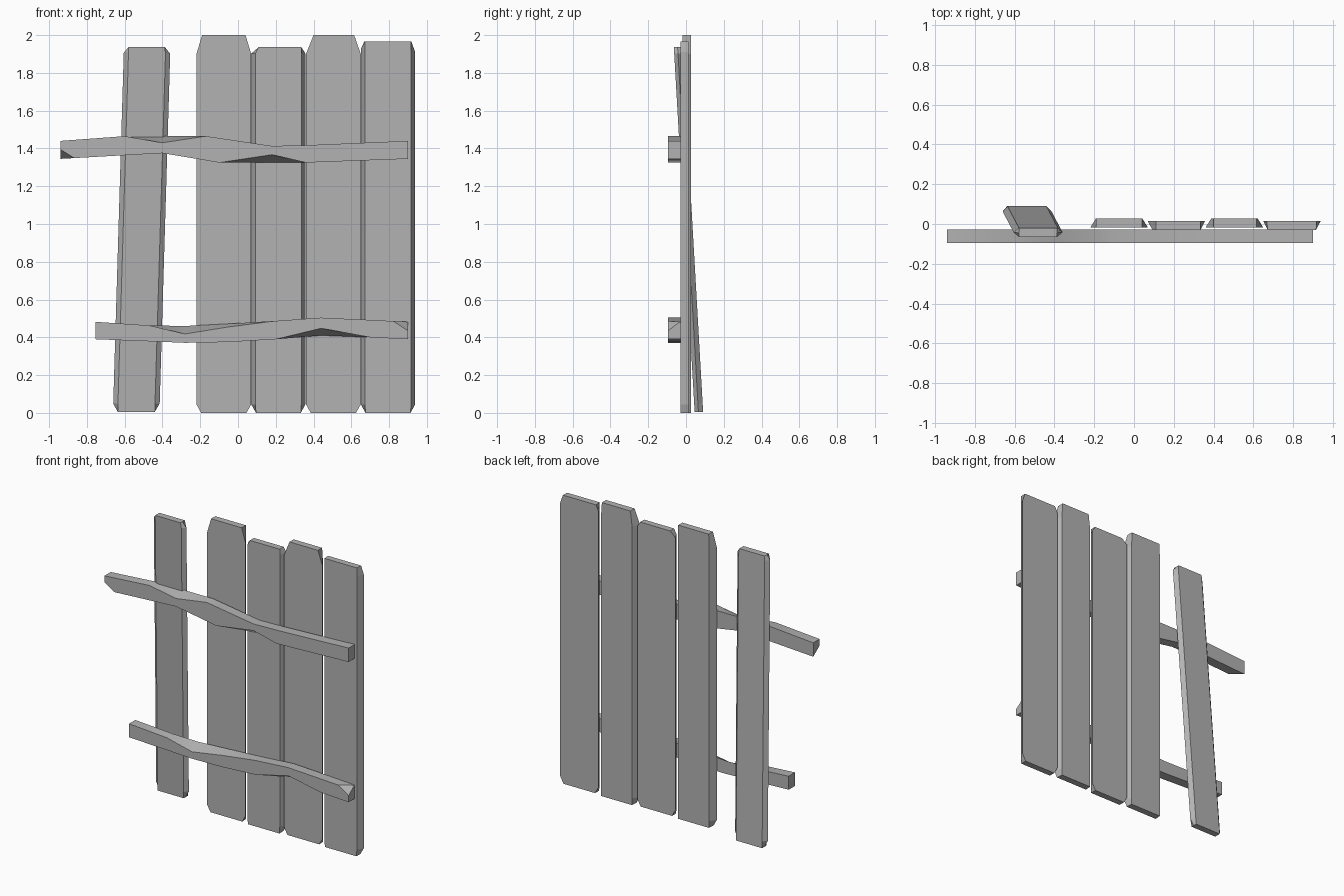
import bpy
import bmesh
from mathutils import Vector

default = bpy.data.objects.get("Cube")
if default:
    bpy.data.objects.remove(default, do_unlink=True)

# Single weathered grey
grey = bpy.data.materials.new("weathered_grey")
grey.use_nodes = True
COLOUR = (0.45, 0.45, 0.45, 1)
grey.diffuse_color = COLOUR
grey.node_tree.nodes["Principled BSDF"].inputs["Base Color"].default_value = COLOUR


def finish(name, bm):
    bmesh.ops.recalc_face_normals(bm, faces=bm.faces)
    mesh = bpy.data.meshes.new(name)
    bm.to_mesh(mesh)
    bm.free()
    mesh.materials.append(grey)
    obj = bpy.data.objects.new(name, mesh)
    bpy.context.collection.objects.link(obj)
    return obj


def loft(rings):
    """Skin equal-sized rings of points and cap both ends."""
    bm = bmesh.new()
    loops = [[bm.verts.new(p) for p in ring] for ring in rings]
    for a, b in zip(loops, loops[1:]):
        for i in range(len(a)):
            j = (i + 1) % len(a)
            bm.faces.new((a[i], a[j], b[j], b[i]))
    bm.faces.new(loops[0])
    bm.faces.new(loops[-1])
    return bm


def plank(name, left, right, top, cut_left, cut_right, layers, lean=(0, 0), base=0):
    """Board with clipped corners; layers are (depth, side inset) pairs.
    Each top cut is (width, height)."""
    outline = [(left + 0.025, base), (right - 0.025, base),
               (right, base + 0.045), (right, top - cut_right[1]),
               (right - cut_right[0], top), (left + cut_left[0], top),
               (left, top - cut_left[1]), (left, base + 0.045)]
    rings = []
    for y, inset in layers:
        ring = []
        for x, z in outline:
            x = min(max(x, left + inset), right - inset)
            ring.append((x + lean[0] * z, y + lean[1] * z, z))
        rings.append(ring)
    return finish(name, loft(rings))


def rail(name, sections, chip):
    """Crooked rail; sections are (x, back top, front top, front bottom, back bottom)."""
    front, back = -0.095, -0.027
    bm = loft([[(x, back, bt), (x, front, ft), (x, front, fb), (x, back, bb)]
               for x, bt, ft, fb, bb in sections])
    # Knock off one front corner of the end
    (x0, z0), (x1, z1), inside = chip
    a, b = Vector((x0, front, z0)), Vector((x1, front, z1))
    c = Vector((x0, back, z1))
    normal = (b - a).cross(c - a)
    if normal.dot(Vector(inside) - a) > 0:
        normal.negate()
    cut = bmesh.ops.bisect_plane(bm, geom=bm.verts[:] + bm.edges[:] + bm.faces[:],
                                 plane_co=a, plane_no=normal, clear_outer=True)
    edges = [e for e in bm.edges if e.is_boundary]
    bmesh.ops.holes_fill(bm, edges=edges, sides=0)
    obj = finish(name, bm)
    bpy.ops.object.select_all(action="DESELECT")
    obj.select_set(True)
    bpy.context.view_layer.objects.active = obj
    bpy.ops.object.shade_smooth_by_angle(angle=0.5)
    return obj


# Upright boards, alternately bevelled on the back and the front
back_bevel = [(-0.018, 0), (0.027, 0.028)]
front_bevel = [(-0.029, 0.022), (0.014, 0)]
plank("board_inner", -0.22, 0.07, 2.0, (0.03, 0.1), (0.03, 0.1), back_bevel)
plank("board_short", 0.07, 0.357, 1.937, (0.04, 0.035), (0.022, 0.035), front_bevel)
plank("board_tall", 0.36, 0.65, 2.0, (0.04, 0.1), (0.035, 0.1), back_bevel)
plank("board_outer", 0.65, 0.938, 1.965, (0.018, 0.04), (0.02, 0.055), front_bevel)

# Loose leaning board
plank("board_loose", -0.662, -0.416, 1.937, (0.025, 0.03), (0.03, 0.035),
      [(0.046, 0.025), (0.066, 0), (0.091, 0.025)], lean=(0.03, -0.057), base=0.005)

# Cross rails with notches hacked in the front edges
rail("upper_rail", [
    (-0.94, 1.44, 1.44, 1.345, 1.345),
    (-0.6, 1.465, 1.465, 1.364, 1.364),
    (-0.4, 1.465, 1.43, 1.375, 1.375),
    (-0.17, 1.465, 1.465, 1.337, 1.337),
    (-0.1, 1.455, 1.455, 1.325, 1.325),
    (0.18, 1.413, 1.413, 1.367, 1.325),
    (0.36, 1.417, 1.417, 1.325, 1.325),
    (0.9, 1.44, 1.44, 1.345, 1.345)],
    ((-0.94, 1.395), (-0.86, 1.345), (0, -0.06, 1.4)))
rail("lower_rail", [
    (-0.755, 0.482, 0.482, 0.39, 0.39),
    (-0.47, 0.463, 0.463, 0.379, 0.379),
    (-0.28, 0.46, 0.418, 0.371, 0.371),
    (-0.05, 0.472, 0.455, 0.375, 0.375),
    (0.2, 0.487, 0.487, 0.39, 0.39),
    (0.44, 0.504, 0.504, 0.448, 0.41),
    (0.7, 0.492, 0.492, 0.4, 0.4),
    (0.9, 0.482, 0.482, 0.39, 0.39)],
    ((0.9, 0.435), (0.82, 0.487), (0, -0.06, 0.43)))
